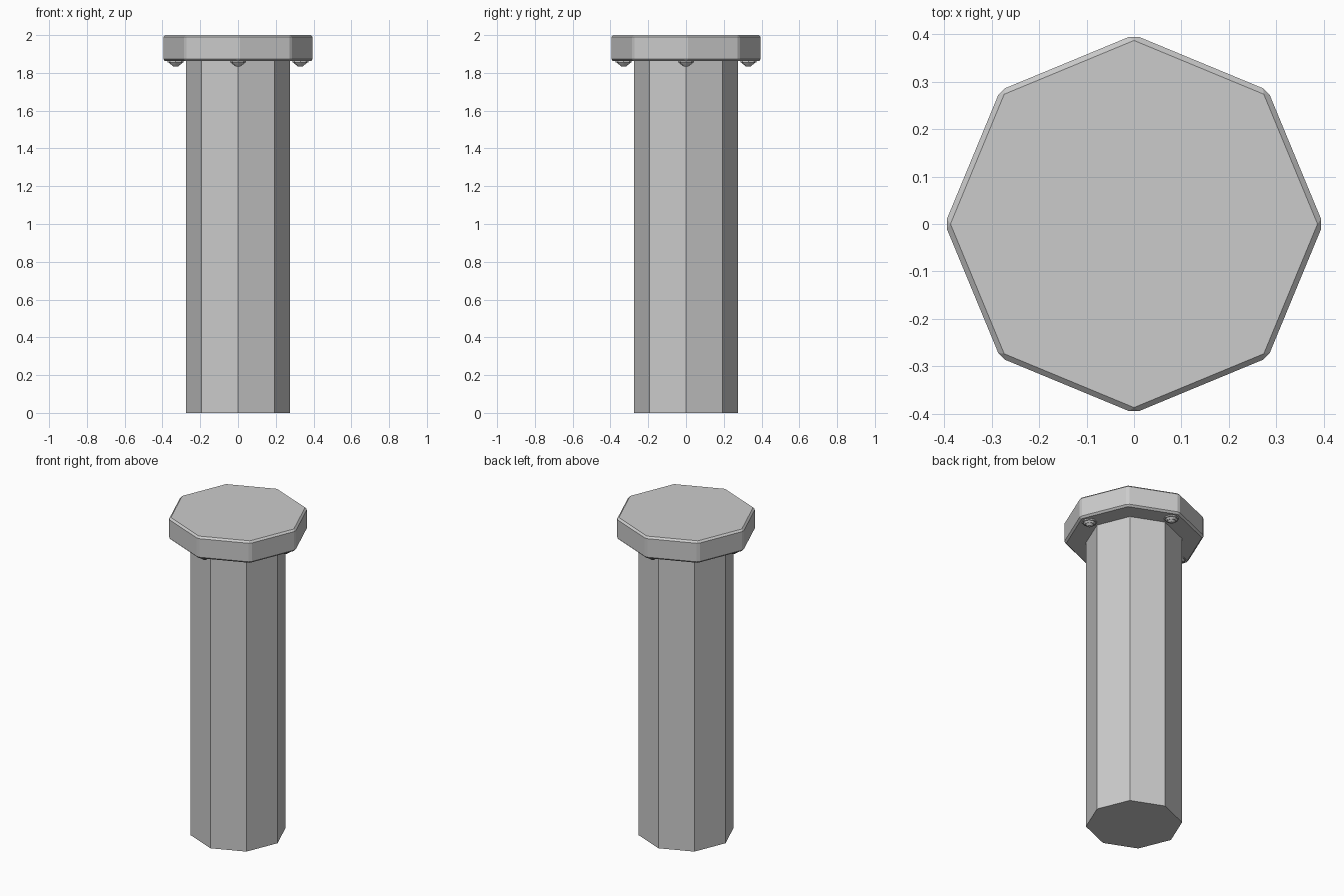
import bpy
import bmesh
import math
from mathutils import Matrix

SIDES = 8
CAP_BOTTOM = 1.862

cube = bpy.data.objects.get("Cube")
if cube:
    bpy.data.objects.remove(cube, do_unlink=True)

grey = bpy.data.materials.new("steel_grey")
grey.use_nodes = True
colour = (0.6, 0.6, 0.6, 1)
grey.diffuse_color = colour
grey.node_tree.nodes["Principled BSDF"].inputs["Base Color"].default_value = colour


def add_prism(name, sides, r_bottom, r_top, z0, z1, x=0, y=0, bevel=0):
    """Upright prism or taper from z0 to z1, with corners on the axes."""
    bm = bmesh.new()
    bmesh.ops.create_cone(bm, cap_ends=True, segments=sides,
                          radius1=r_bottom, radius2=r_top, depth=z1 - z0,
                          matrix=Matrix.Translation((0, 0, (z0 + z1) / 2)))
    if bevel:
        bmesh.ops.bevel(bm, geom=bm.edges[:], offset=bevel, segments=1,
                        profile=0.5, affect='EDGES')
    mesh = bpy.data.meshes.new(name)
    bm.to_mesh(mesh)
    bm.free()
    mesh.materials.append(grey)
    obj = bpy.data.objects.new(name, mesh)
    obj.location = (x, y, 0)
    bpy.context.collection.objects.link(obj)
    return obj


# Long octagonal shaft and chamfered cap
add_prism("shaft", SIDES, 0.274, 0.274, 0, CAP_BOTTOM + 0.02)
add_prism("cap", SIDES, 0.399, 0.399, CAP_BOTTOM, 2, bevel=0.011)

# Four rivets under the cap, each a washer with a stepped domed head
for i in range(4):
    angle = i * math.pi / 2
    x, y = 0.33 * math.cos(angle), 0.33 * math.sin(angle)
    add_prism(f"rivet_washer_{i + 1}", SIDES, 0.042, 0.042,
              CAP_BOTTOM - 0.008, CAP_BOTTOM + 0.004, x, y)
    add_prism(f"rivet_collar_{i + 1}", SIDES, 0.027, 0.036,
              CAP_BOTTOM - 0.018, CAP_BOTTOM - 0.008, x, y)
    add_prism(f"rivet_head_{i + 1}", SIDES, 0.012, 0.024,
              CAP_BOTTOM - 0.029, CAP_BOTTOM - 0.018, x, y)
